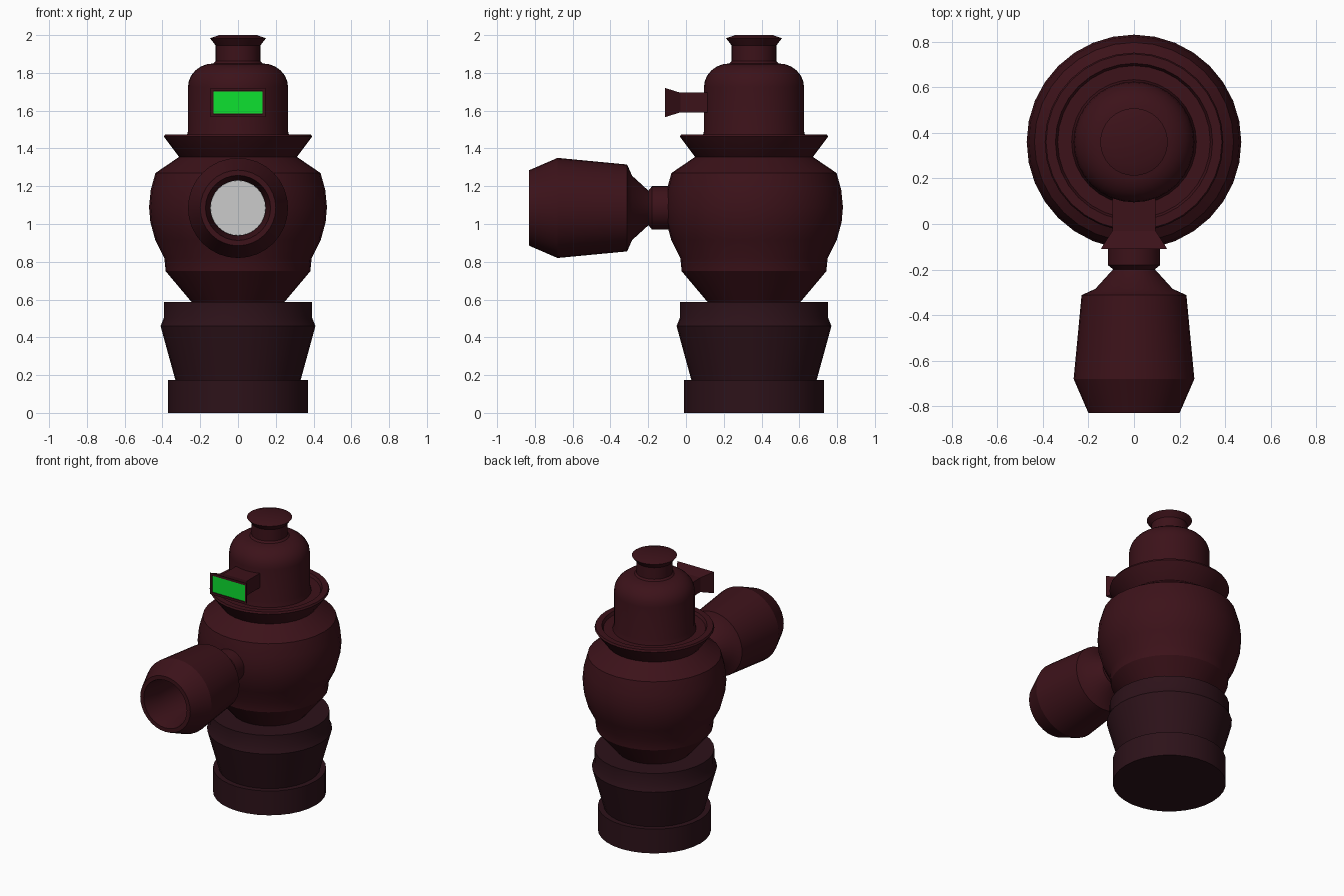
import bpy, bmesh, math
from mathutils import Matrix

if "Cube" in bpy.data.objects:
    bpy.data.objects.remove(bpy.data.objects["Cube"])

AXIS_Y = 0.36


def material(name, rgb):
    m = bpy.data.materials.new(name)
    m.diffuse_color = (*rgb, 1)
    m.use_nodes = True
    m.node_tree.nodes["Principled BSDF"].inputs["Base Color"].default_value = m.diffuse_color
    return m


RED = material("dark_red", (0.045, 0.006, 0.010))
PLUM = material("dark_plum", (0.026, 0.006, 0.010))
GREEN = material("green", (0.004, 0.75, 0.03))


def finish(name, bm, mat, smooth=True):
    bmesh.ops.remove_doubles(bm, verts=bm.verts, dist=1e-5)
    bmesh.ops.recalc_face_normals(bm, faces=bm.faces)
    me = bpy.data.meshes.new(name)
    bm.to_mesh(me)
    bm.free()
    ob = bpy.data.objects.new(name, me)
    bpy.context.collection.objects.link(ob)
    if mat:
        me.materials.append(mat)
    if smooth:
        bpy.ops.object.select_all(action='DESELECT')
        ob.select_set(True)
        bpy.context.view_layer.objects.active = ob
        bpy.ops.object.shade_smooth_by_angle(angle=math.radians(25))
    return ob


def lathe(name, profile, mat, matrix, n=32):
    """Spin (radius, height) points round z, then place with matrix."""
    bm = bmesh.new()
    rings = [[bm.verts.new((r * math.cos(2 * math.pi * i / n),
                            r * math.sin(2 * math.pi * i / n), h))
              for i in range(n)] for r, h in profile if r > 0]
    for a, b in zip(rings, rings[1:]):
        for i in range(n):
            j = (i + 1) % n
            bm.faces.new((a[i], a[j], b[j], b[i]))
    bm.faces.new(rings[0])
    bm.faces.new(rings[-1])
    bm.transform(matrix)
    return finish(name, bm, mat)


upright = Matrix.Translation((0, AXIS_Y, 0))
# local height runs along -y
forward = Matrix.Translation((0, 0, 1.085)) @ Matrix.Rotation(math.pi / 2, 4, 'X')

# Stepped pedestal
lathe("pedestal", [(0.37, 0), (0.37, 0.175), (0.332, 0.175), (0.41, 0.46),
                   (0.392, 0.505), (0.392, 0.587), (0.24, 0.587)], PLUM, upright)

# Round body
lathe("body", [(0.24, 0.58), (0.383, 0.75), (0.39, 0.82), (0.438, 0.915),
               (0.464, 1.01), (0.471, 1.09), (0.462, 1.18), (0.437, 1.27),
               (0.312, 1.355)], RED, upright)

# Flared collar with a shallow dish
lathe("collar", [(0.30, 1.345), (0.312, 1.355), (0.392, 1.462), (0.386, 1.475),
                 (0.345, 1.475), (0.335, 1.455), (0.275, 1.455)], RED, upright)

# Domed head
dome = [(0.13 + 0.135 * math.cos(t), 1.725 + 0.125 * math.sin(t))
        for t in [math.radians(a) for a in range(0, 91, 15)]]
lathe("head_dome", [(0.275, 1.45), (0.265, 1.49)] + dome + [(0.118, 1.862)], RED, upright)

# Flared top knob
lathe("top_knob", [(0.118, 1.85), (0.118, 1.945), (0.148, 1.983),
                   (0.10, 2.0)], RED, upright)

# Arm neck and hollow barrel
lathe("arm_neck", [(0.115, -0.05), (0.115, 0.18), (0.09, 0.2)], RED, forward)
lathe("arm_barrel", [(0.088, 0.195), (0.17, 0.285), (0.23, 0.312), (0.265, 0.68),
                     (0.2, 0.83), (0.172, 0.83), (0.146, 0.70), (0.146, 0.40)],
      RED, forward)
lathe("barrel_lens", [(0.146, 0.404), (0.145, 0.407)], None, forward)

# Rectangular eye stalk: (y, half width, half height) sections
bm = bmesh.new()
sections = [(0.16, 0.095, 0.052), (-0.03, 0.095, 0.052), (-0.11, 0.146, 0.077),
            (-0.11, 0.131, 0.060), (-0.10, 0.131, 0.060)]
rings = [[bm.verts.new((sx * w, y, 1.643 + sz * h))
          for sx, sz in ((-1, -1), (1, -1), (1, 1), (-1, 1))] for y, w, h in sections]
for a, b in zip(rings, rings[1:]):
    for i in range(4):
        j = (i + 1) % 4
        bm.faces.new((a[i], a[j], b[j], b[i]))
bm.faces.new(rings[0])
bm.faces.new(rings[-1])
finish("eye_stalk", bm, RED, smooth=False)

# Glowing eye panel
bm = bmesh.new()
bmesh.ops.create_cube(bm, size=1, matrix=Matrix.Translation((0, -0.1035, 1.643))
                      @ Matrix.Diagonal((0.262, 0.005, 0.118, 1)))
finish("eye_panel", bm, GREEN, smooth=False)
